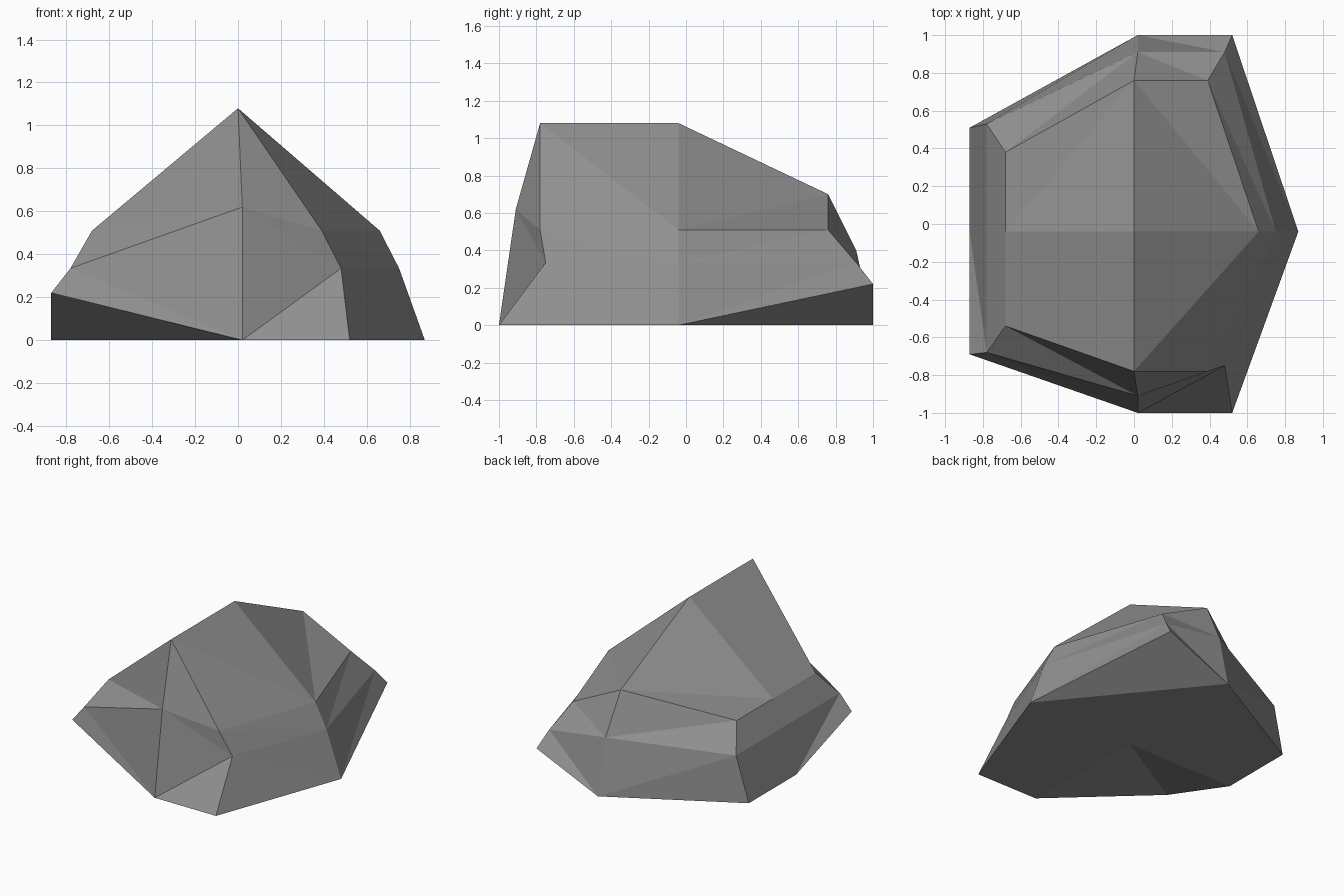
import bpy, bmesh

old = bpy.data.objects.get("Cube")
if old:
    bpy.data.objects.remove(old, do_unlink=True)

# Stone colour
stone = bpy.data.materials.new("stone_grey")
stone.use_nodes = True
grey = (0.28, 0.28, 0.28, 1)
stone.diffuse_color = grey
bsdf = stone.node_tree.nodes["Principled BSDF"]
bsdf.inputs["Base Color"].default_value = grey
bsdf.inputs["Roughness"].default_value = 0.9

# Eight-sided cross-sections, anticlockwise from the +x side
foot_outline = [(.87, -.04, 0), (.52, 1, .22), (.02, 1, 0), (-.87, .51, 0),
                (-.87, -.04, 0), (-.87, -.69, .22), (.02, -1, 0), (.52, -1, 0)]
waist_outline = [(.75, -.04, .335), (.48, .91, .335), (.02, .91, .4), (-.78, .53, .335),
                 (-.78, -.04, .335), (-.78, -.68, .335), (.02, -.91, .62), (.48, -.75, .335)]
crown_outline = [(.66, -.04, .51), (.39, .76, .51), (0, .76, .7), (-.68, .38, .51),
                 (-.68, -.04, .51), (-.68, -.54, .51), (0, -.78, 1.08), (.39, -.78, .51)]

bm = bmesh.new()


def add_ring(points):
    return [bm.verts.new(p) for p in points]


def bridge(low, high):
    """Join two rings with triangles whose diagonals alternate."""
    for i in range(len(low)):
        j = (i + 1) % len(low)
        if i % 2 == 0:
            bm.faces.new((low[i], low[j], high[j]))
            bm.faces.new((low[i], high[j], high[i]))
        else:
            bm.faces.new((low[i], low[j], high[i]))
            bm.faces.new((low[j], high[j], high[i]))


def cap(ring, height, fanned=()):
    """Close a ring around a centre point; corners in fanned reach the centre."""
    centre = bm.verts.new((0, -.04, height))
    for corner in range(1, len(ring), 2):
        a, b, c = ring[corner - 1], ring[corner], ring[(corner + 1) % len(ring)]
        if corner in fanned:
            triangles = [(centre, a, b), (centre, b, c)]
        else:
            triangles = [(centre, a, c), (a, b, c)]
        for triangle in triangles:
            bm.faces.new(triangle)


# Sides, ridge and underside
foot, waist, crown = map(add_ring, (foot_outline, waist_outline, crown_outline))
bridge(foot, waist)
bridge(waist, crown)
cap(crown, 1.08)
cap(foot, 0, fanned=(5,))
bmesh.ops.recalc_face_normals(bm, faces=bm.faces)

mesh = bpy.data.meshes.new("rock")
bm.to_mesh(mesh)
bm.free()
mesh.materials.append(stone)
rock = bpy.data.objects.new("rock", mesh)
bpy.context.collection.objects.link(rock)
